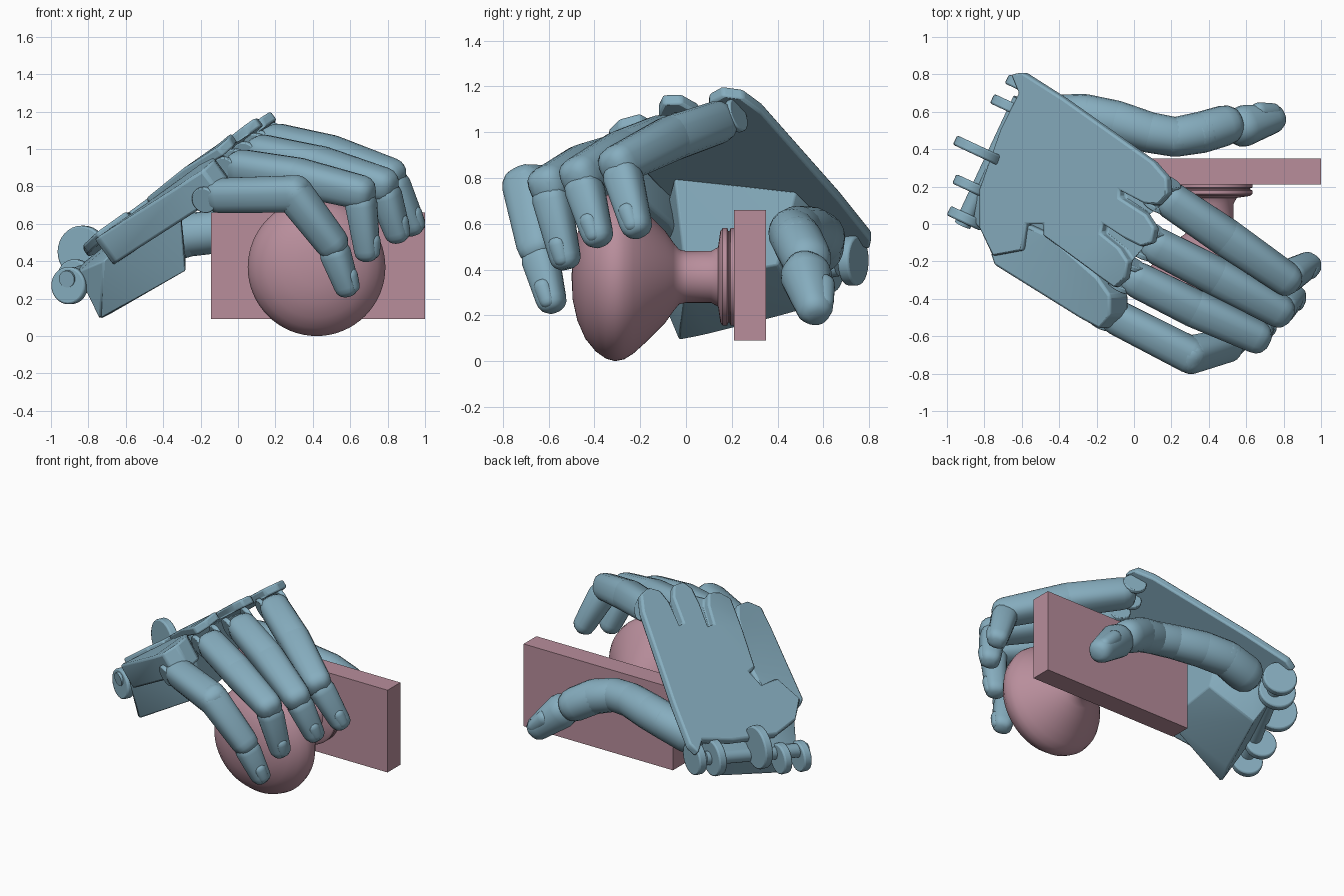
import bpy, bmesh, math
from mathutils import Vector

if "Cube" in bpy.data.objects:
    bpy.data.objects.remove(bpy.data.objects["Cube"])


def material(name, rgb):
    m = bpy.data.materials.new(name)
    m.diffuse_color = (*rgb, 1)
    m.use_nodes = True
    m.node_tree.nodes["Principled BSDF"].inputs["Base Color"].default_value = m.diffuse_color
    return m


BLUE = material("glove_blue", (0.24, 0.42, 0.52))
PINK = material("knob_pink", (0.48, 0.27, 0.33))


def finish(bm, name, mat, bevel=0.0, angle=40):
    bmesh.ops.recalc_face_normals(bm, faces=bm.faces[:])
    me = bpy.data.meshes.new(name)
    bm.to_mesh(me)
    bm.free()
    ob = bpy.data.objects.new(name, me)
    bpy.context.collection.objects.link(ob)
    me.materials.append(mat)
    if bevel:
        b = ob.modifiers.new("bevel", 'BEVEL')
        b.width, b.segments, b.limit_method = bevel, 2, 'ANGLE'
    bpy.ops.object.select_all(action='DESELECT')
    ob.select_set(True)
    bpy.context.view_layer.objects.active = ob
    bpy.ops.object.shade_smooth_by_angle(angle=math.radians(angle))
    return ob


def hull(name, points, mat=BLUE, bevel=0.0):
    bm = bmesh.new()
    for p in points:
        bm.verts.new(p)
    r = bmesh.ops.convex_hull(bm, input=bm.verts[:])
    junk = {v for v in r["geom_interior"] + r["geom_unused"]
            if isinstance(v, bmesh.types.BMVert)}
    bmesh.ops.delete(bm, geom=list(junk), context='VERTS')
    bmesh.ops.dissolve_limit(bm, angle_limit=0.01, verts=bm.verts[:], edges=bm.edges[:])
    return finish(bm, name, mat, bevel)


def back_height(x, y):
    return 1.09 + 0.73 * x - 0.1 * y - 0.25 * max(0, -0.2 - y)


def slab(name, outline, drop, thick, bevel):
    # Sheet that follows the sloping back of the hand
    bm = bmesh.new()
    top = [bm.verts.new((x, y, back_height(x, y) - drop)) for x, y in outline]
    low = [bm.verts.new(v.co - Vector((-0.59 * thick, 0, 0.8 * thick))) for v in top]
    bm.faces.new(top)
    bm.faces.new(low[::-1])
    n = len(top)
    for i in range(n):
        j = (i + 1) % n
        bm.faces.new((top[i], low[i], low[j], top[j]))
    caps = [f for f in bm.faces if len(f.verts) > 4]
    bmesh.ops.triangulate(bm, faces=caps)
    return finish(bm, name, BLUE, bevel)


def segment(name, a, b, ra, rb, side, power=2.8):
    # Tapered finger bone with rounded-square section and domed ends
    a, b = Vector(a), Vector(b)
    d = (b - a).normalized()
    s = (side - d * side.dot(d)).normalized()
    u = d.cross(s)
    pts = []
    for c, r, sign in ((a, ra, -1), (b, rb, 1)):
        for off, k in ((0, 1), (0.4, 0.93), (0.7, 0.75), (0.9, 0.45)):
            for i in range(20):
                t = 2 * math.pi * i / 20
                cs, sn = math.cos(t), math.sin(t)
                q = r * k / (abs(cs) ** power + abs(sn) ** power) ** (1 / power)
                pts.append(c + d * sign * off * r + s * cs * q + u * sn * q)
    return hull(name, pts)


def cylinder(name, centre, axis, r, h, mat=BLUE, bevel=0.0):
    bm = bmesh.new()
    bmesh.ops.create_cone(bm, cap_ends=True, segments=32, radius1=r, radius2=r, depth=h)
    ob = finish(bm, name, mat, bevel)
    ob.location = centre
    ob.rotation_euler = Vector(axis).to_track_quat('Z', 'Y').to_euler()
    return ob


# Door panel
hull("door_panel", [(x, y, z) for x in (-0.145, 1) for y in (0.21, 0.35)
                    for z in (0.09, 0.66)], PINK)

# Door knob turned around the y axis
profile = [(0, -.5), (.1, -.495), (.19, -.475), (.27, -.44), (.325, -.395), (.357, -.35),
           (.368, -.31), (.36, -.27), (.335, -.23), (.29, -.18), (.2, -.09), (.15, -.055),
           (.12, -.03), (.113, .0), (.113, .11), (.13, .14), (.2, .15), (.213, .16),
           (.213, .18), (.2, .185), (.2, .19), (.213, .195), (.213, .212), (0, .212)]
bm = bmesh.new()
vs = [bm.verts.new((0.42 + r, y, 0.368)) for r, y in profile]
es = [bm.edges.new(p) for p in zip(vs, vs[1:])]
bmesh.ops.spin(bm, geom=vs + es, cent=(0.42, 0, 0.368), axis=(0, 1, 0),
               angle=2 * math.pi, steps=64, use_merge=True)
bmesh.ops.remove_doubles(bm, verts=bm.verts[:], dist=0.0005)
finish(bm, "door_knob", PINK)

# Back of the hand with rounded knuckle tabs
slab("hand_back", [(-.66, .8), (-.6, .81), (-.38, .67), (.1, .33), (.17, .25), (.175, .16),
                   (.12, .1), (.05, .11), (-.08, .18), (-.08, .14), (.06, .05), (.105, -.02),
                   (.09, -.1), (.03, -.12), (-.05, -.08), (-.17, .0), (-.18, -.05), (-.08, -.13),
                   (-.035, -.2), (-.05, -.29), (-.11, -.34), (-.18, -.29), (-.3, -.2),
                   (-.49, -.06), (-.49, .0), (-.58, .0), (-.6, -.14), (-.76, -.17),
                   (-.83, -.02), (-.83, .19), (-.72, .5), (-.62, .7)], 0, 0.055, 0.012)
# Outer panel on the little finger side
slab("little_finger_panel", [(-.77, -.16), (-.58, -.0), (-.45, -.06), (-.2, -.28), (-.13, -.38),
                             (-.13, -.49), (-.19, -.56), (-.3, -.5), (-.75, -.22)],
     0.03, 0.17, 0.015)

# Heel of the palm
hull("palm_heel", [(-.74, -.03, .09), (-.68, .1, .12), (-.56, .5, .22), (-.28, .0, .35),
                   (-.28, .4, .42), (-.86, .02, .34), (-.84, .2, .38), (-.66, .62, .43),
                   (-.45, .62, .6), (-.32, .48, .74), (-.32, -.05, .8), (-.72, -.16, .4)],
     bevel=0.03)

# Wrist hinge lugs
for i, (x, y, z, r) in enumerate([(-.83, .39, .45, .14), (-.87, .2, .31, .1), (-.9, .03, .27, .1),
                                  (-.65, .62, .42, .12), (-.58, .73, .44, .11)]):
    cylinder(f"wrist_lug_{i + 1}", (x, y, z), (.42, .9, 0), r, .055, bevel=.01)
cylinder("wrist_pin", (-.76, .33, .36), (.42, .9, .15), .045, .75)

# Fingers: knuckle, middle, end joint, tip, radius
across = Vector((.32, .65, .25)).normalized()
fingers = {
    "index": ((.15, .16, 1.05), (.49, -.07, .97), (.81, -.29, .86), (.93, -.22, .6), .1),
    "middle": ((.07, -.09, .99), (.44, -.28, .91), (.77, -.46, .81), (.85, -.39, .56), .1),
    "ring": ((-.04, -.27, .91), (.32, -.45, .85), (.65, -.6, .77), (.69, -.53, .46), .098),
    "little": ((-.15, -.47, .75), (.3, -.7, .76), (.5, -.65, .5), (.58, -.59, .27), .095),
}
for n, (k, m, e, t, r) in fingers.items():
    k, m, e, t = map(Vector, (k, m, e, t))
    d = (m - k).normalized()
    segment(n + "_inner_bone", k + d * .07, m, r * .95, r, across)
    segment(n + "_middle_bone", m, e, r, r * .88, across)
    f = (t - e).normalized()
    segment(n + "_fingertip", e + f * .07, t, r * .82, r * .66, across)
    # Fork cheeks, hinge pin and nail
    for sgn in (-1, 1):
        cylinder(f"{n}_fork_{sgn}", k + across * sgn * r * .7, across, r * .75, .03, bevel=.006)
    cylinder(n + "_hinge_pin", k, across, .03, r * 1.7)
    out = f.cross(across).normalized()
    if out.x < 0:
        out = -out
    segment(n + "_nail", t - f * .05 + out * .042, t + f * .01 + out * .036,
            .04, .036, across, 2.3)

# Thumb: overlapping rounded bones
path = [((-.42, .57, .5), .12), ((-.27, .58, .54), .115), ((-.1, .545, .56), .115),
        ((.08, .49, .57), .108), ((.22, .465, .56), .105), ((.36, .49, .52), .11),
        ((.48, .525, .45), .108)]
up = Vector((0, .3, 1))
for i, ((a, ra), (b, rb)) in enumerate(zip(path, path[1:])):
    segment(f"thumb_bone_{i + 1}", a, b, ra, rb, up, 2.1)
segment("thumb_tip", (.59, .525, .37), (.73, .56, .24), .108, .08, up, 2.3)
segment("thumb_nail", (.67, .6, .33), (.74, .6, .26), .05, .045, up, 2.2)
